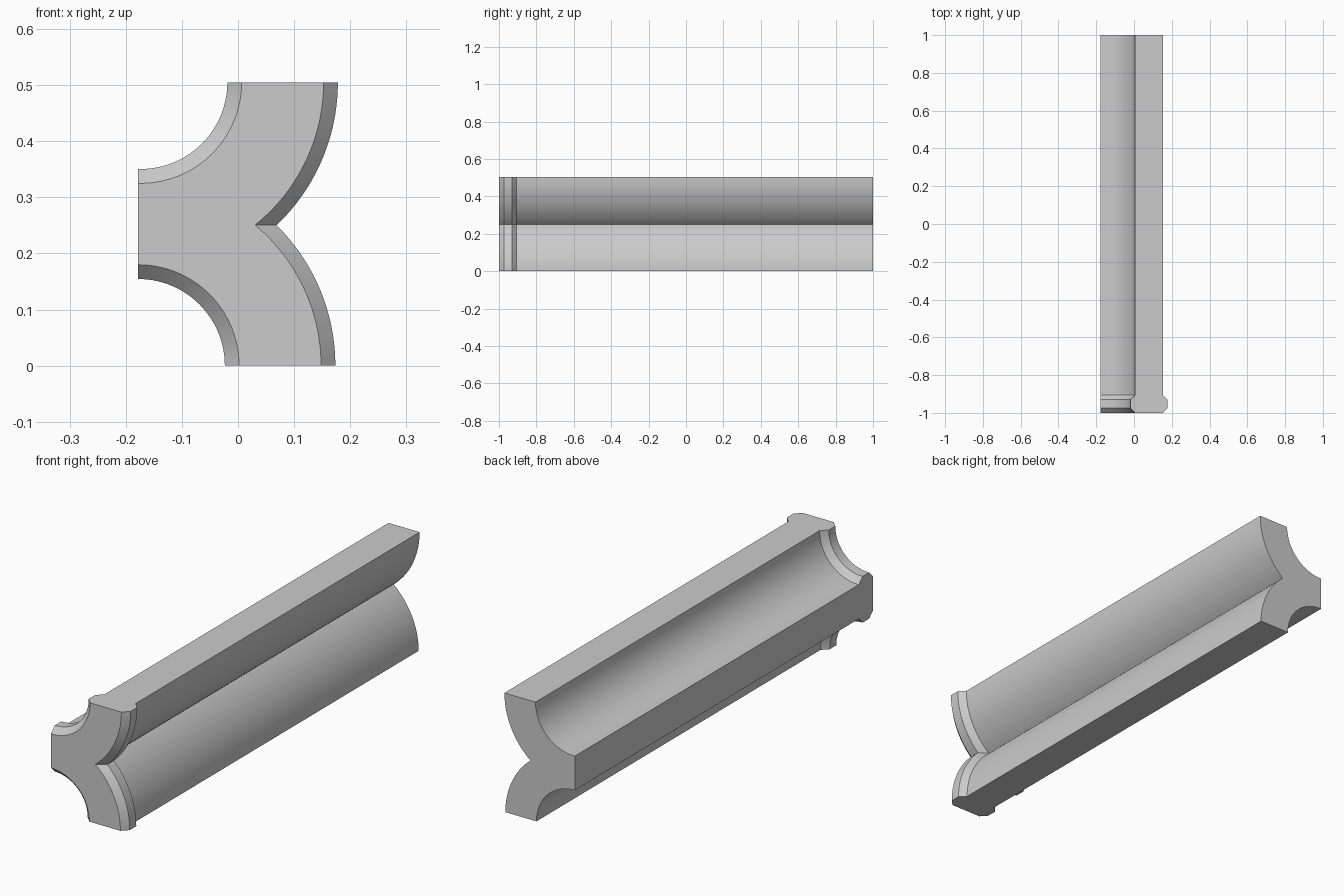
import bpy, bmesh
from math import sin, cos, acos, atan2, pi, sqrt
from mathutils import Vector

if "Cube" in bpy.data.objects:
    bpy.data.objects.remove(bpy.data.objects["Cube"])

LEFT, TOP = -0.178, 0.505
LOW, UP = Vector((-0.178, 0.0)), Vector((-0.1735, TOP))   # arc centres (x, z)
R_IN, R_OUT = 0.180, 0.326
SEGS = 28


def arc(c, r, a0, a1):
    return [(c.x + r * cos(a0 + (a1 - a0) * i / SEGS),
             c.y + r * sin(a0 + (a1 - a0) * i / SEGS)) for i in range(SEGS + 1)]


def section(grow):
    """Two back-to-back quarter rings, thickened by grow."""
    ri, ro = R_IN - grow, R_OUT + grow
    # crease where the two outer arcs meet
    d = UP - LOW
    h = sqrt(ro * ro - (d.length / 2) ** 2)
    p = (UP + LOW) / 2 + Vector((d.y, -d.x)).normalized() * h
    a_low = atan2(p.y - LOW.y, p.x - LOW.x)
    a_up = atan2(p.y - UP.y, p.x - UP.x)
    a_left = -acos((LEFT - UP.x) / ri)
    pts = arc(LOW, ro, 0, a_low)
    pts += arc(UP, ro, a_up, 0)[1:]
    pts += arc(UP, ri, 0, a_left)
    pts += arc(LOW, ri, pi / 2, 0)
    return pts


# Loft the section along y: chamfered collar at the front, then plain body
stations = [(-1, 0), (-0.974, 0.0255), (-0.93, 0.0255), (-0.905, 0), (1, 0)]
bm = bmesh.new()
rings = [[bm.verts.new((x, y, z)) for x, z in section(g)] for y, g in stations]
for a, b in zip(rings, rings[1:]):
    n = len(a)
    for i in range(n):
        j = (i + 1) % n
        bm.faces.new((a[i], a[j], b[j], b[i]))
bm.faces.new(rings[0])
bm.faces.new(rings[-1])
bmesh.ops.recalc_face_normals(bm, faces=bm.faces)

mesh = bpy.data.meshes.new("channel_moulding")
bm.to_mesh(mesh)
bm.free()
obj = bpy.data.objects.new("channel_moulding", mesh)
bpy.context.collection.objects.link(obj)

# Smooth curves, crisp edges
bpy.context.view_layer.objects.active = obj
obj.select_set(True)
bpy.ops.object.shade_smooth_by_angle(angle=pi / 6)
